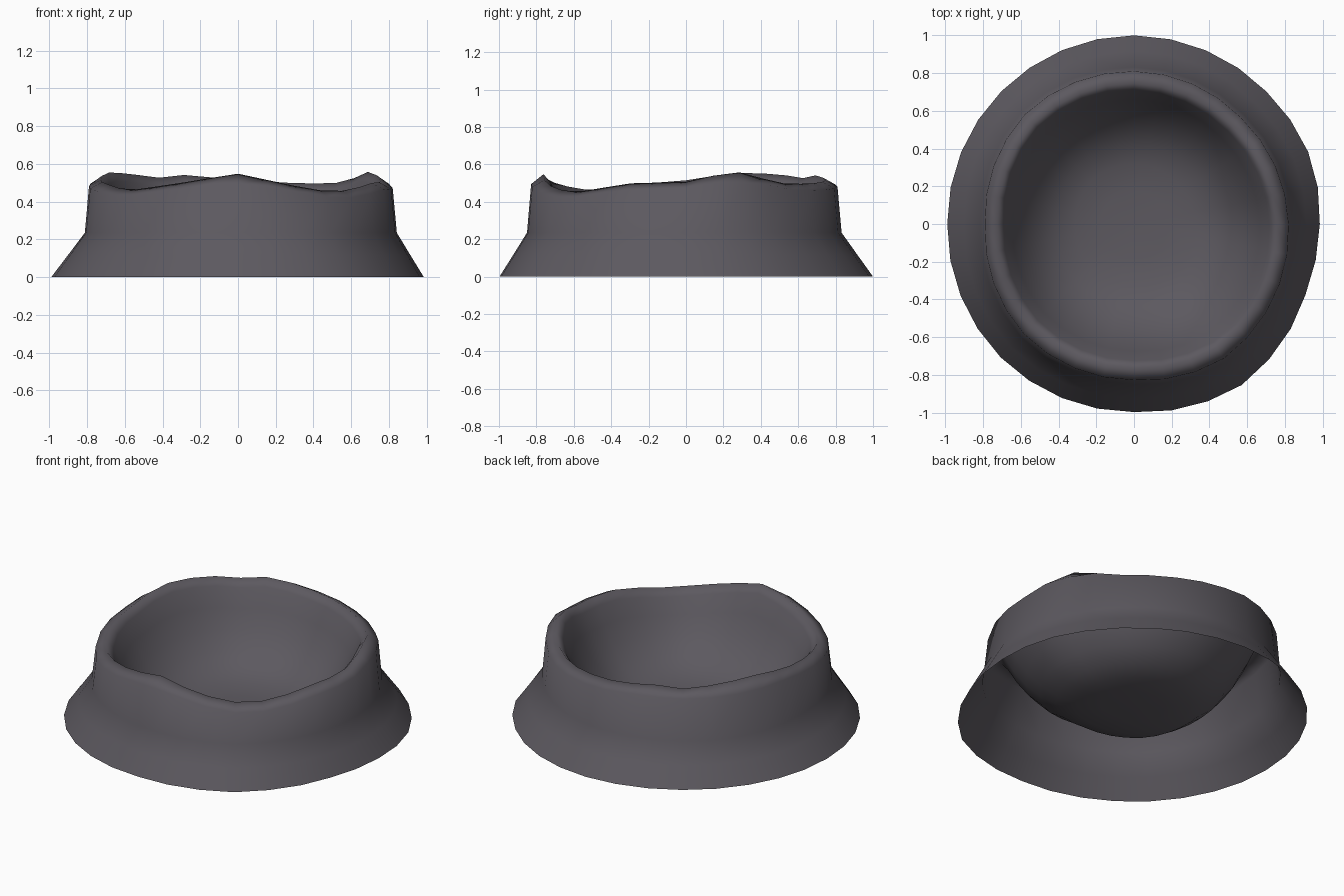
import bpy, bmesh, math

if "Cube" in bpy.data.objects:
    bpy.data.objects.remove(bpy.data.objects["Cube"])

SEGS = 32
# rim crest height by angle in degrees (0 = +x, 90 = +y)
CREST = [(0, .507), (20, .565), (42, .50), (62, .495), (90, .515), (112, .542), (125, .525),
         (140, .55), (160, .555), (180, .515), (200, .495), (220, .458), (242, .49),
         (270, .548), (292, .485), (306, .455), (318, .458), (335, .498), (360, .507)]
# radius of the outer lip and of the base by angle
LIP = [(0, .82), (45, .80), (90, .81), (135, .82), (180, .79), (225, .825),
       (270, .828), (303, .858), (330, .84), (360, .82)]
BASE = [(0, .985), (20, 1.0), (45, .993), (90, 1.0), (180, .99), (225, 1.0),
        (270, .997), (303, 1.028), (326, 1.0), (340, .98), (360, .985)]


def sample(table, deg):
    for (a, u), (b, v) in zip(table, table[1:]):
        if a <= deg <= b:
            return u + (v - u) * (deg - a) / (b - a)
    return table[-1][1]


def wall_point(level, deg):
    """Radius and height on the outer wall and rim."""
    base, lip, crest = (sample(t, deg) for t in (BASE, LIP, CREST))
    return [(base, 0),
            ((base + lip + .022) / 2, .117),
            (lip + .022, .235),
            (lip, min(crest - .035, .495)),
            (lip * .92, crest),
            (lip * .875, crest - .045)][level]


# crater: open-bottomed shell with flared skirt, uneven rim and rounded bowl
bm = bmesh.new()
rows = []
BOWL = [.93, .84, .73, .60, .45, .25]
for level in range(6 + len(BOWL)):
    row = []
    for i in range(SEGS):
        deg = 360 * i / SEGS
        a = math.radians(deg)
        if level < 6:
            r, h = wall_point(level, deg)
        else:
            t = BOWL[level - 6]
            r, top = wall_point(5, deg)
            r *= t
            h = .045 + (top - .045) * t ** 4
        row.append(bm.verts.new((r * math.cos(a), r * math.sin(a), h)))
    rows.append(row)
for lo, hi in zip(rows, rows[1:]):
    for i in range(SEGS):
        j = (i + 1) % SEGS
        bm.faces.new((lo[i], lo[j], hi[j], hi[i]))
centre = bm.verts.new((0, 0, .045))
for i in range(SEGS):
    bm.faces.new((rows[-1][i], rows[-1][(i + 1) % SEGS], centre))
for f in bm.faces:
    f.smooth = True

mesh = bpy.data.meshes.new("crater")
bm.to_mesh(mesh)
bm.free()
crater = bpy.data.objects.new("crater", mesh)
bpy.context.collection.objects.link(crater)

rock = bpy.data.materials.new("dark grey rock")
rock.diffuse_color = (.108, .100, .116, 1)
rock.use_nodes = True
rock.node_tree.nodes["Principled BSDF"].inputs["Base Color"].default_value = rock.diffuse_color
mesh.materials.append(rock)
